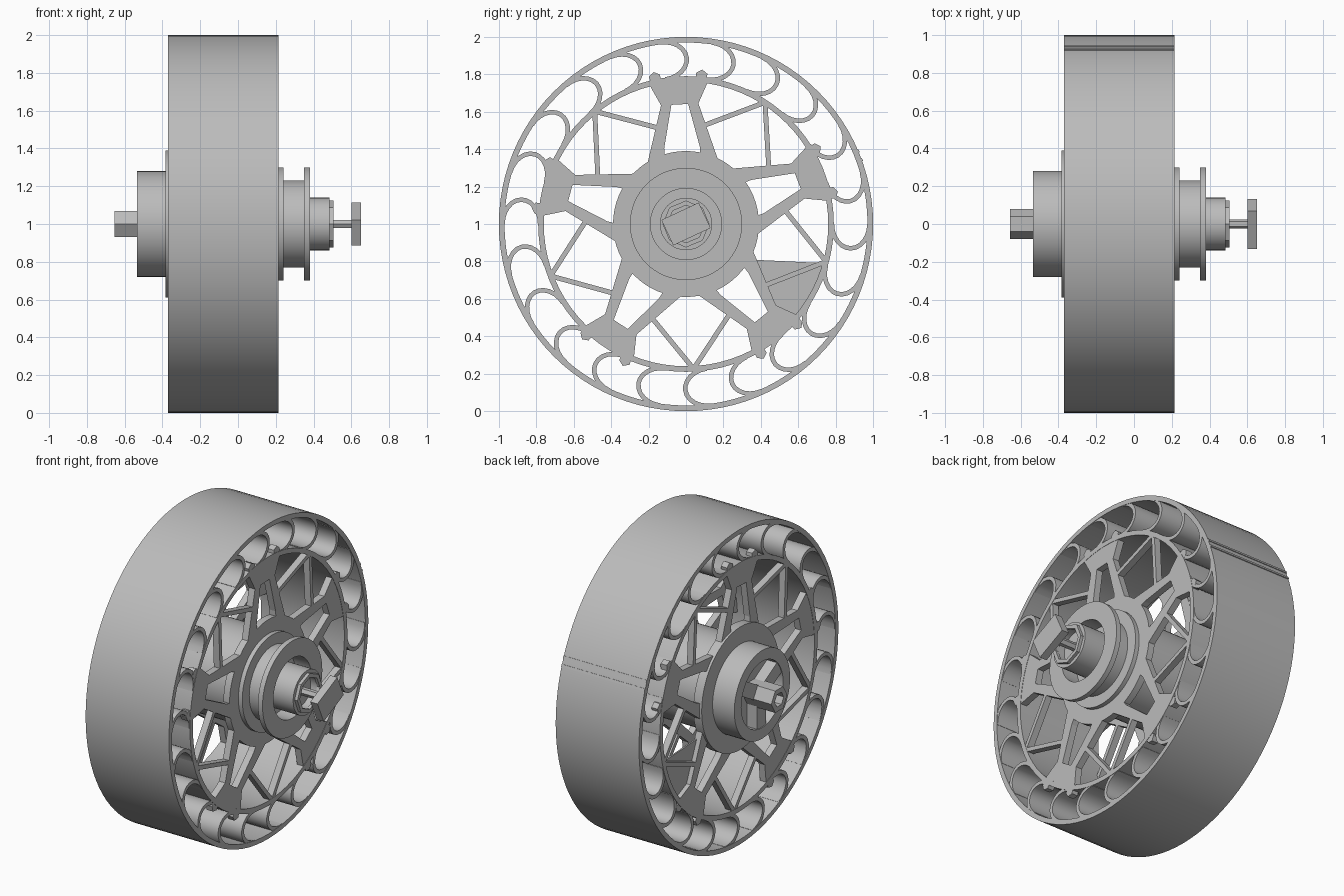
import bpy, bmesh, math
from mathutils import Vector

cube = bpy.data.objects.get("Cube")
if cube:
    bpy.data.objects.remove(cube)

grey = bpy.data.materials.new("plain_grey")
grey.use_nodes = True
COLOUR = (0.5, 0.5, 0.5, 1)
grey.diffuse_color = COLOUR
grey.node_tree.nodes["Principled BSDF"].inputs["Base Color"].default_value = COLOUR

LEFT, RIGHT = -0.37, 0.215      # wheel faces along the axle
SPOKE = math.radians(93)        # direction of the first spoke
FIFTH = math.tau / 5


def finish(name, bm, smooth=False):
    bmesh.ops.recalc_face_normals(bm, faces=bm.faces)
    mesh = bpy.data.meshes.new(name)
    bm.to_mesh(mesh)
    bm.free()
    mesh.materials.append(grey)
    ob = bpy.data.objects.new(name, mesh)
    ob.location.z = 1
    bpy.context.collection.objects.link(ob)
    if smooth:
        bpy.ops.object.select_all(action='DESELECT')
        ob.select_set(True)
        bpy.context.view_layer.objects.active = ob
        bpy.ops.object.shade_smooth_by_angle(angle=math.radians(35))
    return ob


def ring(name, x0, x1, outer, inner=0.0, sides=64):
    """Tube or disc around the axle."""
    bm = bmesh.new()
    rows = []
    for i in range(sides):
        a = math.tau * i / sides
        c, s = math.cos(a), math.sin(a)
        rows.append([bm.verts.new((x, r * c, r * s))
                     for x, r in ((x0, inner), (x0, outer), (x1, outer), (x1, inner))])
    for i in range(sides):
        p, q = rows[i], rows[(i + 1) % sides]
        for k in range(4 if inner else 3):
            n = (k + 1) % 4
            bm.faces.new((p[k], q[k], q[n], p[n]))
    bmesh.ops.remove_doubles(bm, verts=bm.verts, dist=1e-5)
    return finish(name, bm, True)


def polar(r, t, angle):
    """Radial and sideways offsets along a direction, as (y, z)."""
    c, s = math.cos(angle), math.sin(angle)
    return r * c - t * s, r * s + t * c


def slab(bm, outline, x0, x1):
    """Extrude a (y, z) outline along the axle."""
    a = [bm.verts.new((x0, y, z)) for y, z in outline]
    b = [bm.verts.new((x1, y, z)) for y, z in outline]
    bm.faces.new(a)
    bm.faces.new(b[::-1])
    for i in range(len(a)):
        j = (i + 1) % len(a)
        bm.faces.new((a[i], a[j], b[j], b[i]))


def strut(bm, p, q, width, x0, x1):
    p, q = Vector(p), Vector(q)
    d = (q - p).normalized() * width / 2
    n = Vector((-d.y, d.x))
    slab(bm, [p + n, q + n, q - n, p - n], x0, x1)


# Tyre, inner band and the axle tube
ring("tyre_tread", LEFT, RIGHT, 1.0, 0.97, 96)
ring("inner_band", LEFT, RIGHT, 0.79, 0.76, 80)
ring("hub_tube", LEFT, RIGHT, 0.29, 0.2)

# Curved blades that cushion the tread
bm = bmesh.new()
BLADES, STEPS = 22, 12
for i in range(BLADES):
    base = math.tau * i / BLADES
    arc = []
    for half in (0.012, -0.012):
        side = []
        for k in range(STEPS + 1):
            u = math.pi * k / STEPS
            r = 0.88 + (0.1 + half) * math.cos(u)
            side.append(polar(r, -(0.13 + half) * math.sin(u), base))
        arc.append(side)
    for k in range(STEPS):
        slab(bm, [arc[0][k], arc[0][k + 1], arc[1][k + 1], arc[1][k]], LEFT + 0.003, RIGHT - 0.003)
bmesh.ops.remove_doubles(bm, verts=bm.verts, dist=1e-5)
# Drop the shared walls inside each blade
walls = [f for f in bm.faces if all(len(e.link_faces) > 2 for e in f.edges if abs(e.verts[0].co.x - e.verts[1].co.x) < 1e-4)
         and abs(f.normal.x) < 0.5]
bmesh.ops.delete(bm, geom=walls, context='FACES_ONLY')
finish("tread_blades", bm, True)

# Raised seam across the tread
bm = bmesh.new()
seam = math.radians(21.5)
for t in (-0.025, 0.025):
    slab(bm, [polar(0.985, t - 0.008, seam), polar(1.004, t - 0.008, seam),
              polar(1.004, t + 0.008, seam), polar(0.985, t + 0.008, seam)], LEFT, RIGHT)
finish("tread_seam", bm)

# Spoked plate on each face of the wheel
for side, x0, x1 in (("left", RIGHT - 0.045, RIGHT - 0.002), ("right", LEFT + 0.002, LEFT + 0.045)):
    ring(side + "_hub_plate", x0, x1, 0.39, 0.2)
    bm = bmesh.new()
    for i in range(5):
        a = SPOKE + i * FIFTH
        for m in (-1, 1):
            # tapered spoke leg and rim clip
            slab(bm, [polar(r, m * t, a) for r, t in
                      ((0.33, 0.19), (0.64, 0.1), (0.64, 0.045), (0.41, 0.095), (0.34, 0.095))], x0, x1)
            clip = a + m * math.radians(9)
            slab(bm, [polar(r, t, clip) for r, t in
                      ((0.75, -0.025), (0.81, -0.03), (0.83, 0), (0.81, 0.03), (0.75, 0.025))], x0, x1)
            # slender brace from the band to the spoke
            strut(bm, polar(0.775, 0, a + m * FIFTH / 2), polar(0.52, m * 0.12, a), 0.026, x0, x1)
        slab(bm, [polar(r, t, a) for r, t in
                  ((0.64, -0.1), (0.75, -0.155), (0.775, -0.13), (0.785, 0),
                   (0.775, 0.13), (0.75, 0.155), (0.64, 0.1))], x0, x1)
    finish(side + "_spokes", bm)

# Web panel filling one window
bm = bmesh.new()
slab(bm, [(0.34, -0.19), (0.76, -0.21), (0.6, -0.5), (0.42, -0.41)], LEFT + 0.03, LEFT + 0.04)
finish("web_panel", bm)

# Spool on the left end of the axle
ring("spool_inner_flange", RIGHT - 0.01, 0.24, 0.3, 0.19)
ring("spool_drum", 0.24, 0.35, 0.23, 0.19)
ring("spool_outer_flange", 0.35, 0.382, 0.3, 0.19)
ring("spool_floor", 0.25, 0.27, 0.2)
ring("axle_sleeve", 0.27, 0.485, 0.14, 0.1, 32)
ring("sleeve_lip", 0.485, 0.505, 0.125, 0.1, 8)
ring("sleeve_floor", 0.42, 0.44, 0.11, 0, 32)
ring("axle_pin", 0.44, 0.61, 0.025, 0, 6)

# Tilted square end nut
bm = bmesh.new()
tilt = math.radians(25)
slab(bm, [polar(r, t, tilt) for r, t in
          ((-0.11, -0.075), (0.11, -0.075), (0.11, 0.075), (-0.11, 0.075))], 0.6, 0.65)
finish("end_nut", bm)

# Cup and drive stub on the right end of the axle
ring("cup_base", -0.383, LEFT + 0.01, 0.39, 0.2)
ring("cup_wall", -0.535, -0.383, 0.28, 0.21)
ring("cup_floor", -0.46, -0.44, 0.22)
bm = bmesh.new()
for i in range(3):
    a = math.radians(30) + i * math.tau / 3
    strut(bm, (0, 0), polar(0.215, 0, a), 0.09, -0.53, -0.45)
finish("cup_webs", bm)
ring("drive_stub", -0.655, -0.46, 0.08, 0.045, 6)
